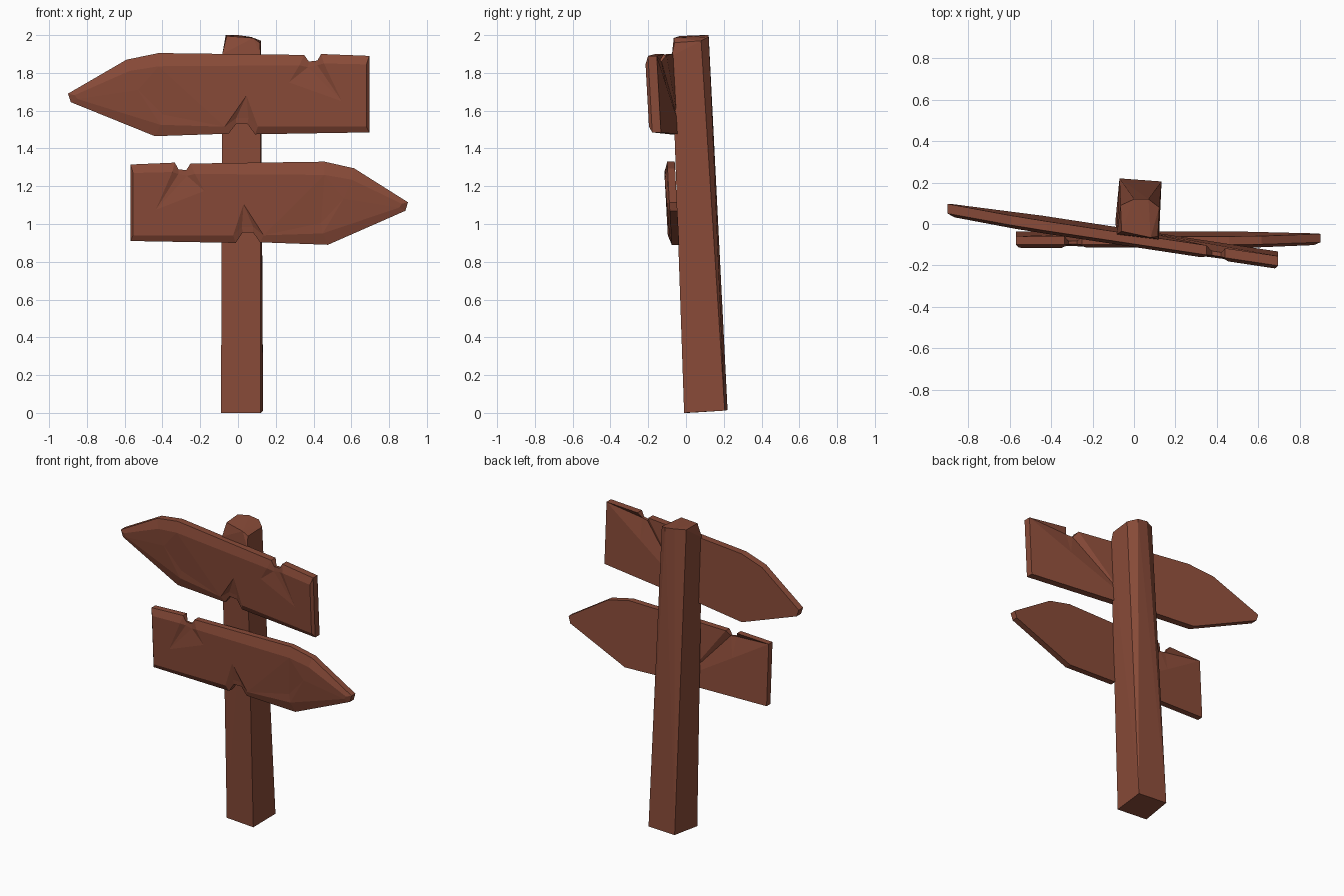
import bpy, bmesh
from mathutils import Vector
from mathutils.geometry import delaunay_2d_cdt

if "Cube" in bpy.data.objects:
    bpy.data.objects.remove(bpy.data.objects["Cube"])

wood = bpy.data.materials.new("reddish brown wood")
wood.diffuse_color = (0.25, 0.07, 0.04, 1)
wood.use_nodes = True
wood.node_tree.nodes["Principled BSDF"].inputs["Base Color"].default_value = wood.diffuse_color


def finish(bm, name):
    bmesh.ops.recalc_face_normals(bm, faces=bm.faces[:])
    me = bpy.data.meshes.new(name)
    bm.to_mesh(me)
    bm.free()
    me.materials.append(wood)
    ob = bpy.data.objects.new(name, me)
    bpy.context.collection.objects.link(ob)
    return ob


# Leaning post with a roughly hewn top: hull of its corners
post = [(-.09, .01, 0), (.12, -.01, 0), (.133, .205, .012), (-.07, .22, .015),
        (-.083, -.05, 1.90), (.12, -.075, 1.89),
        (-.065, .09, 2.0), (0, .12, 2.0), (.07, .12, 1.99), (.122, .08, 1.97),
        (.115, -.06, 1.96), (.08, -.065, 1.985), (-.06, -.035, 1.995)]
bm = bmesh.new()
for p in post:
    bm.verts.new(p)
bmesh.ops.convex_hull(bm, input=bm.verts[:])
finish(bm, "post")

# Arrow board: rim x, z, inset x, z, inset depth
OUTLINE = [(-.90, 1.69, -.865, 1.682, .004), (-.885, 1.645, -.85, 1.662, .004),
           (-.44, 1.465, -.41, 1.525, .008), (-.05, 1.478, -.07, 1.515, 0),
           (-.01, 1.53, -.01, 1.56, .016), (.05, 1.53, .055, 1.56, .016),
           (.09, 1.475, .105, 1.515, 0), (.695, 1.485, .68, 1.515, 0),
           (.695, 1.89, .68, 1.845, 0), (.44, 1.90, .455, 1.85, 0),
           (.42, 1.865, .42, 1.84, .014), (.375, 1.86, .37, 1.83, .014),
           (.35, 1.895, .325, 1.84, 0), (-.42, 1.905, -.42, 1.835, 0),
           (-.59, 1.87, -.575, 1.81, 0)]
INNER = [(.045, 1.68, 0), (.27, 1.75, 0), (-.53, 1.71, 0), (-.40, 1.58, .01), (.55, 1.65, 0)]
BACK_APEX = (.41, 1.73)     # lower end of the split on the rear
NOTCH = (10, 11)            # outline points at the bottom of the upper notch


def board(name, place, thick):
    bm = bmesh.new()
    n = len(OUTLINE)

    def add(x, z, d):
        return bm.verts.new(place(x, z, d))

    def fill(pts, verts):
        res = delaunay_2d_cdt([Vector(p) for p in pts], [], [list(range(n))], 1, 1e-6)
        for f in res[2]:
            bm.faces.new([verts[res[3][i][0]] for i in f])

    rim = [add(o[0], o[1], .018) for o in OUTLINE]
    front = [add(*o[2:]) for o in OUTLINE] + [add(*p) for p in INNER]
    back = [add(o[0], o[1], thick - (.025 if i in NOTCH else 0))
            for i, o in enumerate(OUTLINE)] + [add(*BACK_APEX, thick)]
    # chamfer and edge bands
    for i in range(n):
        j = (i + 1) % n
        bm.faces.new((rim[i], rim[j], front[j], front[i]))
        bm.faces.new((rim[j], rim[i], back[i], back[j]))
    # dented front and split rear
    fill([o[2:4] for o in OUTLINE] + [p[:2] for p in INNER], front)
    fill([o[:2] for o in OUTLINE] + [BACK_APEX], back)
    return finish(bm, name)


# Upper board points left and is turned; lower one is a mirrored, shorter copy
board("upper_arrow_board",
      lambda x, z, d: (x, -.103 - .151 * x - .055 * (z - 1.69) + d, z), .064)
board("lower_arrow_board",
      lambda x, z, d: (.071 - .921 * x, -.106 - .055 * (z - 1.69) + d, z - .575), .058)
